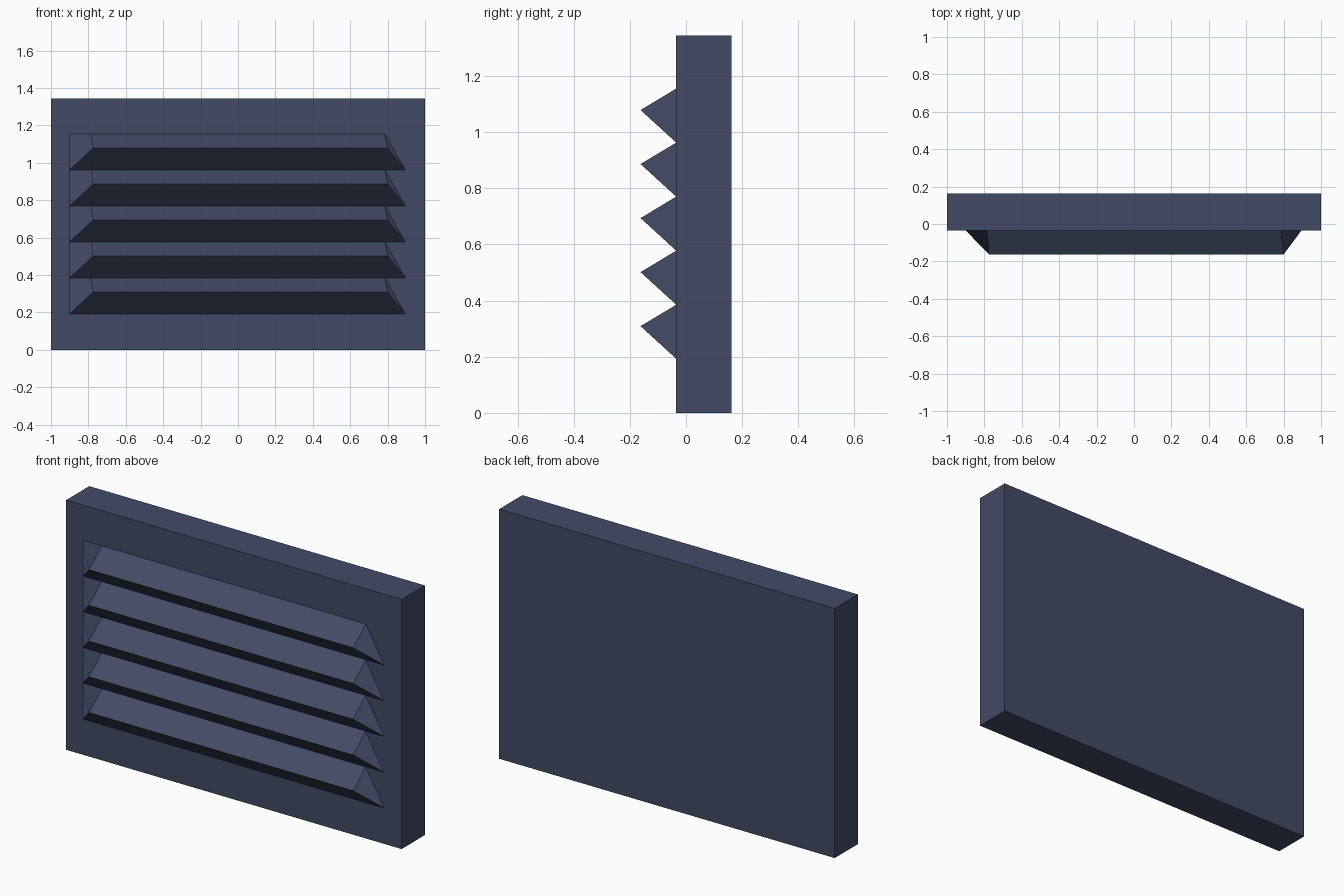
import bpy, bmesh

if "Cube" in bpy.data.objects:
    bpy.data.objects.remove(bpy.data.objects["Cube"])

navy = bpy.data.materials.new("navy_metal")
navy.diffuse_color = (0.055, 0.068, 0.13, 1)
navy.use_nodes = True
navy.node_tree.nodes["Principled BSDF"].inputs["Base Color"].default_value = navy.diffuse_color

FRONT, BACK, RIDGE = -0.035, 0.162, -0.162
BOTTOM, PITCH, COUNT = 0.193, 0.1925, 5


def finish(bm, name):
    bmesh.ops.recalc_face_normals(bm, faces=bm.faces)
    mesh = bpy.data.meshes.new(name)
    bm.to_mesh(mesh)
    bm.free()
    mesh.materials.append(navy)
    obj = bpy.data.objects.new(name, mesh)
    bpy.context.collection.objects.link(obj)


# Solid backing panel
bm = bmesh.new()
bmesh.ops.create_cube(bm, size=1)
for v in bm.verts:
    v.co = (v.co.x * 2, FRONT if v.co.y < 0 else BACK, (v.co.z + 0.5) * 1.345)
finish(bm, "vent_panel")


# One wedge louver: sloped top, sloped underside and folded end cheeks
def louver(z, name):
    bm = bmesh.new()
    low_l, low_r, top_r, top_l = [bm.verts.new((x, FRONT, h)) for x, h in
                                  ((-0.9, z), (0.895, z), (0.895, z + PITCH), (-0.9, z + PITCH))]
    in_l, in_r = [bm.verts.new((x, FRONT, z + PITCH)) for x in (-0.787, 0.785)]
    rid_l, rid_r = [bm.verts.new((x, RIDGE, z + 0.116)) for x in (-0.775, 0.8)]
    for face in ((low_l, low_r, rid_r, rid_l),
                 (rid_l, rid_r, in_r, in_l),
                 (low_r, top_r, in_r, rid_r),
                 (top_l, low_l, rid_l, in_l)):
        bm.faces.new(face)
    finish(bm, name)


for i in range(COUNT):
    louver(BOTTOM + i * PITCH, f"louver_{i + 1}")
